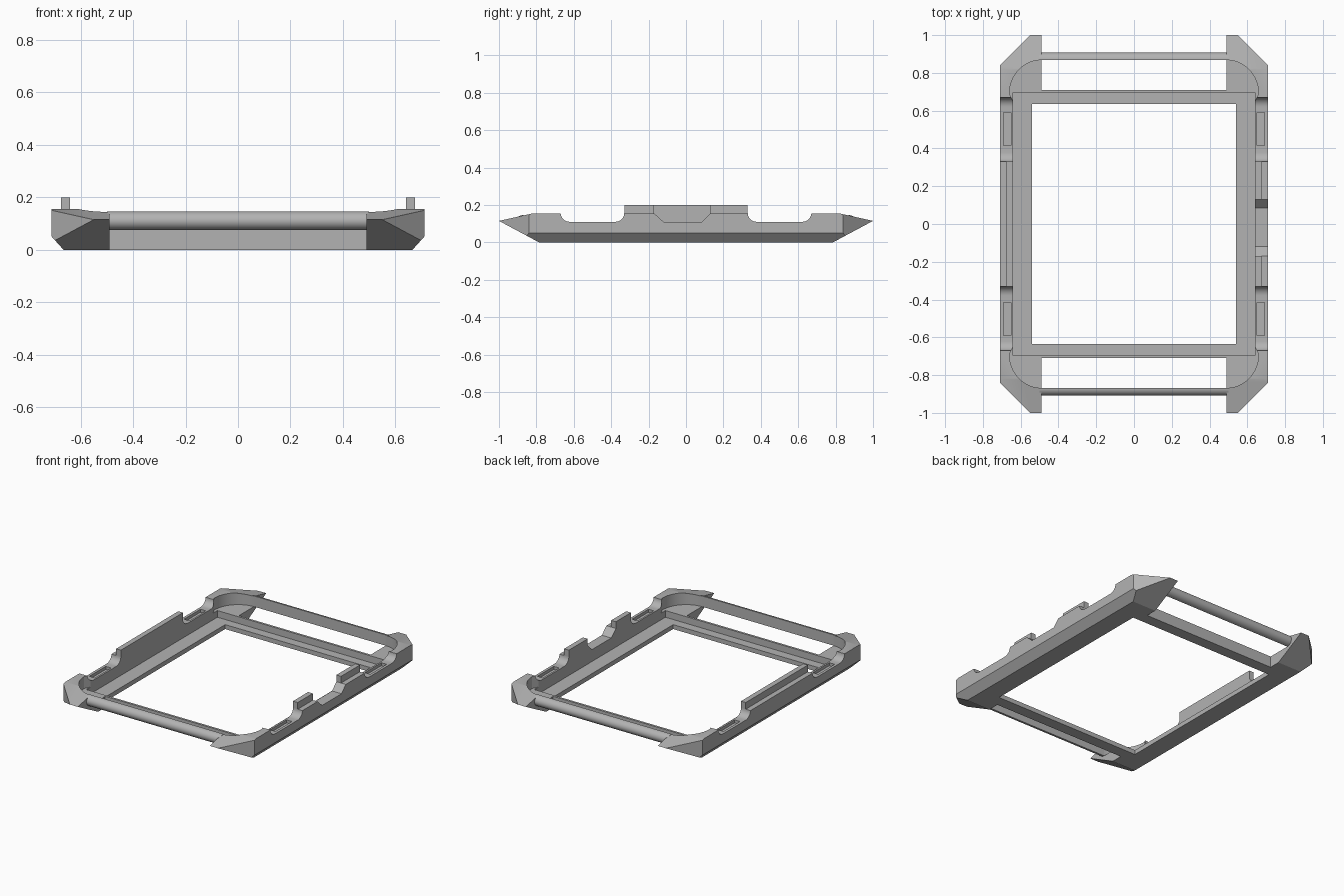
import bpy, bmesh, math
from mathutils import Vector

if "Cube" in bpy.data.objects:
    bpy.data.objects.remove(bpy.data.objects["Cube"], do_unlink=True)

grey = bpy.data.materials.new("mid_grey")
grey.use_nodes = True
colour = (0.45, 0.45, 0.45, 1)
grey.diffuse_color = colour
grey.node_tree.nodes["Principled BSDF"].inputs["Base Color"].default_value = colour


def make_object(name, bm):
    bmesh.ops.recalc_face_normals(bm, faces=bm.faces)
    mesh = bpy.data.meshes.new(name)
    bm.to_mesh(mesh)
    bm.free()
    mesh.materials.append(grey)
    obj = bpy.data.objects.new(name, mesh)
    bpy.context.collection.objects.link(obj)
    return obj


def prism(name, points, axis, low, high):
    """Extrude a closed 2D profile along one axis."""
    def place(u, v):
        return {"x": (low, u, v), "y": (u, low, v), "z": (u, v, low)}[axis]
    bm = bmesh.new()
    face = bm.faces.new([bm.verts.new(place(u, v)) for u, v in points])
    made = bmesh.ops.extrude_face_region(bm, geom=[face])["geom"]
    step = Vector([(high - low) * (a == axis) for a in "xyz"])
    bmesh.ops.translate(bm, vec=step, verts=[g for g in made if isinstance(g, bmesh.types.BMVert)])
    return make_object(name, bm)


def box(name, x0, x1, y0, y1, z0, z1):
    x0, x1 = sorted((x0, x1))
    y0, y1 = sorted((y0, y1))
    return prism(name, [(x0, y0), (x1, y0), (x1, y1), (x0, y1)], "z", z0, z1)


def arc(cu, cv, ru, rv, start, end, steps=12):
    angles = [math.radians(start + (end - start) * i / steps) for i in range(steps + 1)]
    return [(cu + ru * math.cos(a), cv + rv * math.sin(a)) for a in angles]


def activate(obj):
    bpy.ops.object.select_all(action="DESELECT")
    obj.select_set(True)
    bpy.context.view_layer.objects.active = obj


def cut(target, cutter):
    mod = target.modifiers.new("cut", "BOOLEAN")
    mod.operation, mod.solver, mod.object = "DIFFERENCE", "EXACT", cutter
    activate(target)
    bpy.ops.object.modifier_apply(modifier=mod.name)
    bpy.data.objects.remove(cutter, do_unlink=True)


# Bevelled outer block of the frame, sliced by planes
TOP, SIDE, TIP = 0.155, 0.71, 0.115
bm = bmesh.new()
bmesh.ops.create_cube(bm, size=2)
for v in bm.verts:
    v.co = (v.co.x * SIDE, v.co.y, TOP if v.co.z > 0 else 0)
slices = []
for sx in (-1, 1):
    slices.append(((sx * 0.665, 0, 0), (sx * 0.05, 0, -0.045)))
    for sy in (-1, 1):
        slices.append(((sx * SIDE, sy * 0.84, 0), (sx, sy, 0)))
for sy in (-1, 1):
    slices.append(((0, sy * 0.82, TOP), (0, sy * 0.04, 0.18)))
    slices.append(((0, sy, TIP), (0, sy * TIP, -0.215)))
for point, normal in slices:
    bmesh.ops.bisect_plane(bm, geom=bm.verts[:] + bm.edges[:] + bm.faces[:], dist=1e-5,
                           plane_co=point, plane_no=Vector(normal).normalized(), clear_outer=True)
    bmesh.ops.holes_fill(bm, edges=[e for e in bm.edges if e.is_boundary], sides=0)
frame = make_object("frame", bm)

# Central opening and the recessed ledge around it
cut(frame, box("opening", -0.54, 0.54, -0.635, 0.635, -0.1, 0.4))
cut(frame, box("ledge", -0.64, 0.64, -0.695, 0.695, 0.03, 0.4))

# End slots and round-cornered pockets
for sy in (-1, 1):
    cut(frame, box("slot", -0.49, 0.49, sy * 0.71, sy * 1.1, -0.1, 0.4))
    outline = [(0.66, 0.65)] + arc(0.49, 0.69, 0.17, 0.178, 0, 90)
    outline += [(-x, y) for x, y in reversed(outline)]
    inner = [(max(-0.64, min(0.64, x)), y) if y < 0.69 else (x, y) for x, y in outline]
    cut(frame, prism("pocket", [(x, sy * y) for x, y in inner], "z", 0.075, 0.4))

# Filleted side notches with a small recess in each floor
for sx in (-1, 1):
    for sy in (-1, 1):
        profile = (arc(0.62, TOP, 0.05, 0.045, 0, -90, 8) + arc(0.38, TOP, 0.05, 0.045, -90, -180, 8)
                   + [(0.33, 0.3), (0.67, 0.3)])
        low, high = sorted((sx * 0.6, sx * 0.8))
        cut(frame, prism("notch", [(sy * y, z) for y, z in profile], "x", low, high))
        cut(frame, box("recess", sx * 0.652, sx * 0.692, sy * 0.415, sy * 0.59, 0.09, 0.3))

# Sloped notch in the middle of one side wall
cut(frame, prism("middle_notch", [(-0.17, TOP), (-0.12, 0.11), (0.085, 0.11), (0.13, TOP),
                                  (0.13, 0.3), (-0.17, 0.3)], "x", 0.6, 0.8))

# Thin upright tabs on the side walls
tabs = [box("left_front_tab", 0.64, 0.675, -0.33, -0.17, 0.15, 0.2),
        box("left_rear_tab", 0.64, 0.675, 0.13, 0.33, 0.15, 0.2),
        box("right_tab", -0.675, -0.64, -0.33, 0.33, 0.15, 0.2)]

# Half-round bars across both ends
bars = []
for name, sy in (("front_bar", -1), ("rear_bar", 1)):
    profile = [(sy * y, z) for y, z in arc(0.868, 0.111, 0.04, 0.036, -90, 90, 16)]
    bars.append(prism(name, profile, "x", -0.5, 0.5))

for obj in [frame] + bars:
    activate(obj)
    bpy.ops.object.shade_smooth_by_angle(angle=math.radians(25))
